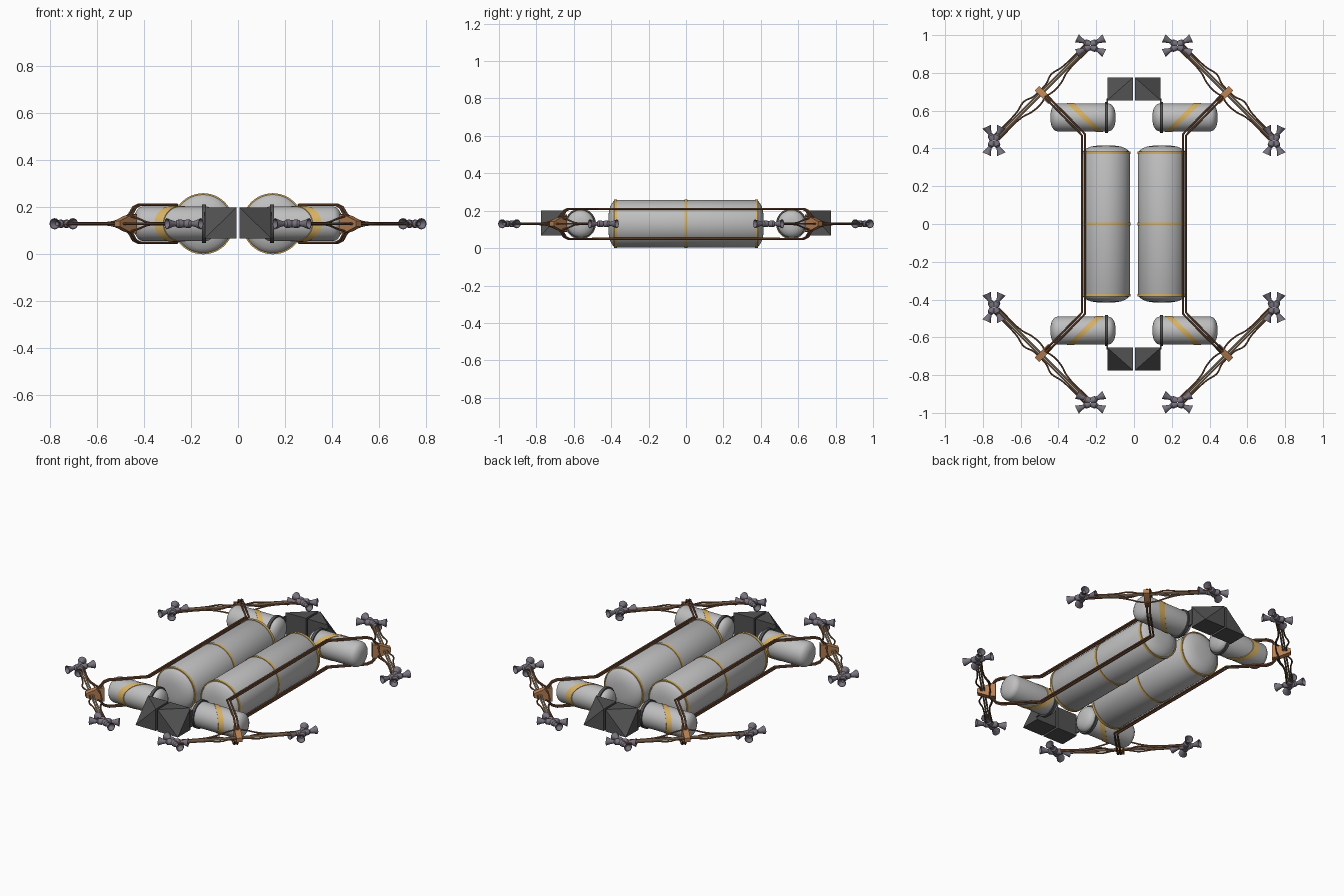
import bpy, bmesh, math
from mathutils import Matrix, Vector

if "Cube" in bpy.data.objects:
    bpy.data.objects.remove(bpy.data.objects["Cube"])

CZ = 0.13  # height of the main plane


def mat(name, r, g, b):
    m = bpy.data.materials.new(name)
    m.diffuse_color = (r, g, b, 1)
    m.use_nodes = True
    m.node_tree.nodes["Principled BSDF"].inputs["Base Color"].default_value = m.diffuse_color
    return m


GREY = mat("tank grey", 0.52, 0.52, 0.52)
DARK = mat("dark grey", 0.085, 0.085, 0.085)
BROWN = mat("pipe brown", 0.23, 0.10, 0.05)
COPPER = mat("copper", 0.48, 0.22, 0.09)
GOLD = mat("gold", 0.68, 0.44, 0.13)
TAN = mat("rod tan", 0.48, 0.34, 0.21)
BELL = mat("nozzle grey", 0.19, 0.17, 0.21)

ALL4 = [(1, 1), (-1, 1), (1, -1), (-1, -1)]
SIDES = [(1, 1), (-1, 1)]


def place(name, mesh, material, copies=ALL4, angle=35):
    """Put mirrored copies of a +x +y part into the scene."""
    mesh.materials.clear()
    mesh.materials.append(material)
    mesh.shade_smooth()
    mesh.set_sharp_from_angle(angle=math.radians(angle))
    for sx, sy in copies:
        me = mesh.copy()
        me.transform(Matrix.Diagonal((sx, sy, 1, 1)))
        if sx * sy < 0:
            me.flip_normals()
        tag = ("back" if sy > 0 else "front") + ("_right" if sx > 0 else "_left")
        ob = bpy.data.objects.new(f"{name}_{tag}", me)
        bpy.context.collection.objects.link(ob)
    bpy.data.meshes.remove(mesh)


def from_bm(bm):
    bmesh.ops.recalc_face_normals(bm, faces=bm.faces)
    me = bpy.data.meshes.new("part")
    bm.to_mesh(me)
    bm.free()
    return me


def lathe(profile, origin, direction, n=40, closed=False, shear=0):
    """Spin (radius, distance) points about an axis."""
    bm = bmesh.new()
    rot = Vector(direction).to_track_quat('Z', 'Y').to_matrix().to_4x4()
    rings = []
    for r, d in profile:
        k = 1 if r == 0 else n
        rings.append([bm.verts.new((r * math.cos(2 * math.pi * i / n),
                                    r * math.sin(2 * math.pi * i / n), d)) for i in range(k)])
    pairs = list(zip(rings, rings[1:])) + ([(rings[-1], rings[0])] if closed else [])
    for a, b in pairs:
        for i in range(n):
            j = (i + 1) % n
            vs = [a[i % len(a)], a[j % len(a)], b[j % len(b)], b[i % len(b)]]
            vs = list(dict.fromkeys(vs))
            if len(vs) > 2:
                bm.faces.new(vs)
    bm.transform(rot)
    for v in bm.verts:  # slant along x with y
        v.co.x += shear * v.co.y
    bm.transform(Matrix.Translation(origin))
    return from_bm(bm)


def hull(points):
    bm = bmesh.new()
    for p in points:
        bm.verts.new(p)
    bmesh.ops.convex_hull(bm, input=bm.verts)
    bmesh.ops.dissolve_limit(bm, angle_limit=0.01, verts=bm.verts, edges=bm.edges)
    return from_bm(bm)


def pipe(points, radius, smooth=False):
    cu = bpy.data.curves.new("path", 'CURVE')
    cu.dimensions = '3D'
    cu.bevel_depth = radius
    cu.bevel_resolution = 2
    cu.use_fill_caps = True
    if smooth:
        sp = cu.splines.new('BEZIER')
        sp.bezier_points.add(len(points) - 1)
        for bp, p in zip(sp.bezier_points, points):
            bp.co = p
            bp.handle_left_type = bp.handle_right_type = 'AUTO'
        sp.resolution_u = 6
    else:
        sp = cu.splines.new('POLY')
        sp.points.add(len(points) - 1)
        for q, p in zip(sp.points, points):
            q.co = (*p, 1)
    ob = bpy.data.objects.new("path", cu)
    bpy.context.collection.objects.link(ob)
    dg = bpy.context.evaluated_depsgraph_get()
    me = bpy.data.meshes.new_from_object(ob.evaluated_get(dg))
    bpy.data.objects.remove(ob)
    bpy.data.curves.remove(cu)
    return me


def band(r, w, thick=0.006):
    return [(r, -w / 2), (r, w / 2), (r - thick, w / 2), (r - thick, -w / 2)]


# Large tanks with three gold bands
dome = [(0, 0.416), (0.045, 0.415), (0.08, 0.41), (0.105, 0.399), (0.12, 0.388), (0.127, 0.374)]
place("main_tank", lathe(dome + [(r, -d) for r, d in reversed(dome)], (0.148, 0, CZ), (0, 1, 0), 48),
      GREY, SIDES)
for y in (-0.377, 0, 0.377):
    place("main_tank_band", lathe(band(0.13, 0.015), (0.148, y, CZ), (0, 1, 0), 48, True), GOLD, SIDES)

# Small cross tanks with slanted gold band and dark clamp
dome = [(0, 0.172), (0.025, 0.171), (0.045, 0.167), (0.062, 0.157), (0.071, 0.146), (0.074, 0.134)]
place("small_tank", lathe(dome + [(r, -d) for r, d in reversed(dome)], (0.27, 0.564, CZ), (1, 0, 0)), GREY)
place("small_tank_band", lathe(band(0.0765, 0.038), (0.26, 0.564, CZ), (1, 0, 0), 40, True, 1.0), GOLD)
place("tank_clamp", lathe(band(0.082, 0.017, 0.012), (0.145, 0.564, CZ), (1, 0, 0), 40, True), DARK)
place("clamp_plate", hull([(x, y, z) for x in (0.137, 0.145) for y in (0.635, 0.665)
                           for z in (0.085, 0.18)]), DARK)

# End boxes: cubes with the outer top corner sliced off
place("end_box", hull([(x, y, z) for x in (0.006, 0.141) for y in (0.655, 0.775) for z in (0.068, 0.2)
                       if (x, y, z) != (0.141, 0.775, 0.2)]), DARK, angle=10)

# Frame pipes: doubled rails above and below, closing in on the corner hub
for s in (1, -1):
    z = CZ + s * 0.08
    for o in (-0.008, 0.008):
        k = o * 0.7
        place("frame_pipe", pipe([(0.267 + o, 0, z), (0.267 + o, 0.472 - o * 0.4, z),
                                  (0.42 + k, 0.628 - k, z), (0.44 + k, 0.648 - k, CZ + s * 0.07),
                                  (0.454 + k, 0.662 - k, CZ + s * 0.045),
                                  (0.475 + k, 0.683 - k, CZ + s * 0.018)], 0.0055), BROWN)

# Copper corner hub: tapering wedge on the diagonal
t = 0.012
place("corner_hub", hull([(p + q * t, p + 0.205 - q * t, CZ + s * h)
                          for p, h in ((0.442, 0.042), (0.475, 0.033), (0.514, 0.012))
                          for q in (-1, 1) for s in (-1, 1)]), COPPER)

# Thruster arms: along-arm distance a, sideways (outward) distance o
HUB = Vector((0.488, 0.697, CZ))
ALONG = Vector((1, -1, 0)).normalized()
OUT = Vector((1, 1, 0)).normalized()


def arm(a, o, z=0):
    return HUB + ALONG * a + OUT * o + Vector((0, 0, z))


for o in (-0.006, 0.006):
    place("arm_rod", pipe([arm(-0.35, o), arm(0.35, o)], 0.005), TAN)
for e in (1, -1):
    for s in (1, -1):
        # curved feed pipes swelling around the hub
        place("feed_pipe_inner", pipe([arm(0, -0.03, s * 0.036), arm(e * 0.05, -0.04, s * 0.022),
                                       arm(e * 0.11, -0.036, s * 0.006), arm(e * 0.17, -0.019, s * 0.003),
                                       arm(e * 0.34, -0.017, s * 0.003)], 0.0045, True), BROWN)
    place("feed_pipe_outer", pipe([arm(0, 0.012), arm(e * 0.05, 0.016), arm(e * 0.10, 0.032),
                                   arm(e * 0.17, 0.019), arm(e * 0.34, 0.017)], 0.0045, True), BROWN)

# Thruster clusters: four nozzles in a flattened X at each arm end
nozzle = [(0, 0), (0.015, 0), (0.018, 0.014), (0.017, 0.03), (0.010, 0.038), (0.014, 0.054),
          (0.024, 0.08), (0.021, 0.08), (0.008, 0.055), (0, 0.053)]
ca, sa = math.cos(math.radians(25)), math.sin(math.radians(25))
for s in (1, -1):
    for q in (1, -1):
        place("nozzle_cross", lathe(nozzle, (0.23, 0.944 + q * 0.005, CZ), (s * ca, q * sa, 0), 16), BELL)
        place("nozzle_long", lathe(nozzle, (0.741 + q * 0.005, 0.442, CZ), (q * sa, s * ca, 0), 16), BELL)
